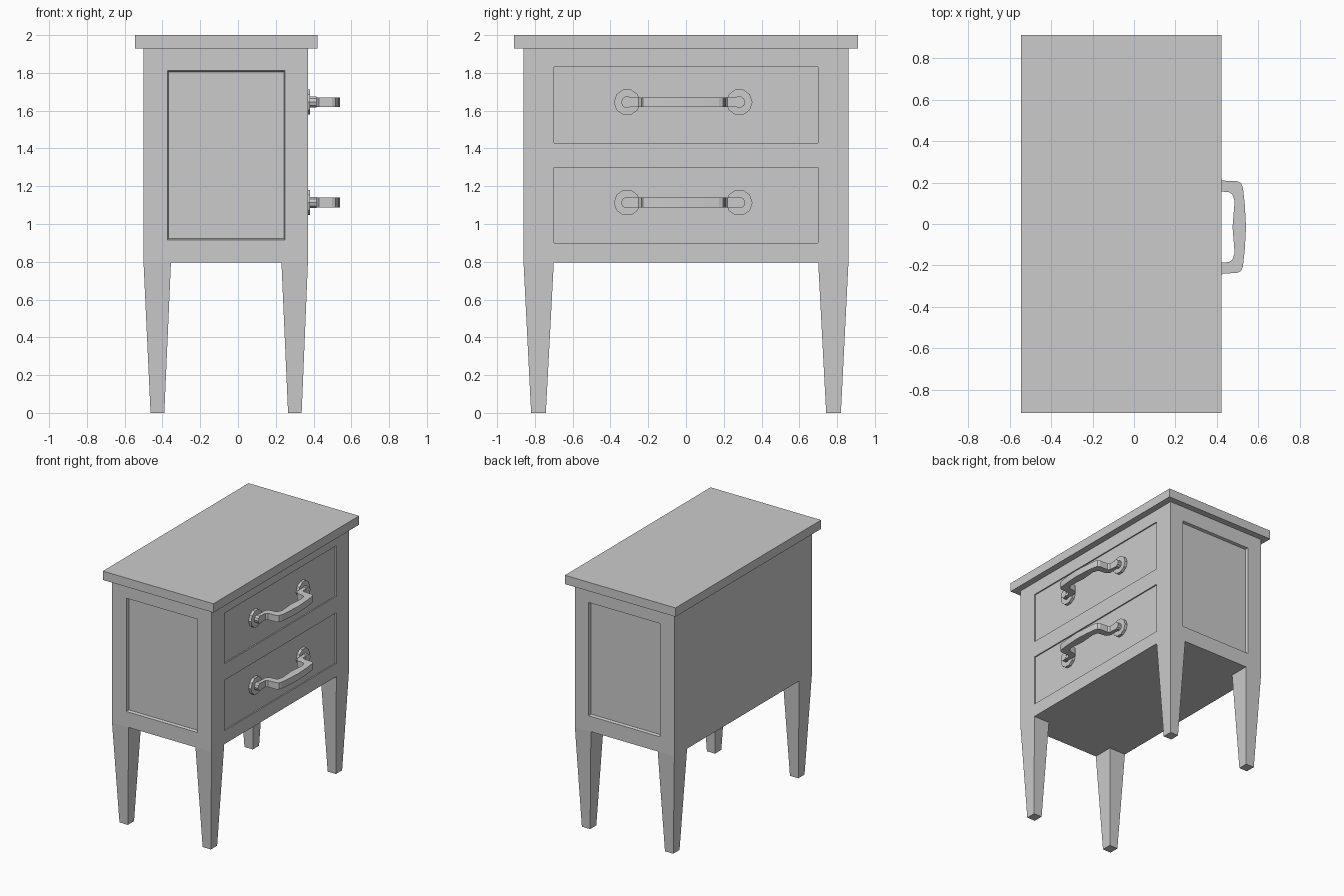
import bpy, bmesh
from math import pi
from mathutils import Matrix

if "Cube" in bpy.data.objects:
    bpy.data.objects.remove(bpy.data.objects["Cube"])


def finish(name, bm):
    bmesh.ops.recalc_face_normals(bm, faces=bm.faces[:])
    me = bpy.data.meshes.new(name)
    bm.to_mesh(me)
    bm.free()
    ob = bpy.data.objects.new(name, me)
    bpy.context.collection.objects.link(ob)
    return ob


def loft(name, a, b):
    """Closed solid between two matching loops of points."""
    bm = bmesh.new()
    va, vb = [bm.verts.new(p) for p in a], [bm.verts.new(p) for p in b]
    n = len(a)
    bm.faces.new(va)
    bm.faces.new(vb)
    for i in range(n):
        j = (i + 1) % n
        bm.faces.new((va[i], va[j], vb[j], vb[i]))
    return finish(name, bm)


def rect(x0, x1, y0, y1, z):
    return [(x0, y0, z), (x1, y0, z), (x1, y1, z), (x0, y1, z)]


def box(name, x0, x1, y0, y1, z0, z1):
    return loft(name, rect(x0, x1, y0, y1, z0), rect(x0, x1, y0, y1, z1))


def side_rect(x0, x1, z0, z1, y):
    return [(x0, y, z0), (x1, y, z0), (x1, y, z1), (x0, y, z1)]


def cut(target, cutter):
    mod = target.modifiers.new("cut", 'BOOLEAN')
    mod.operation, mod.solver, mod.object = 'DIFFERENCE', 'EXACT', cutter
    bpy.context.view_layer.objects.active = target
    bpy.ops.object.modifier_apply(modifier=mod.name)
    bpy.data.objects.remove(cutter)


def disc(name, x0, x1, y, z, r, sides=10):
    bm = bmesh.new()
    m = Matrix.Translation(((x0 + x1) / 2, y, z)) @ Matrix.Rotation(pi / 2, 4, 'Y')
    bmesh.ops.create_cone(bm, cap_ends=True, segments=sides, radius1=r, radius2=r,
                          depth=x1 - x0, matrix=m)
    return finish(name, bm)


# Top board and cabinet body
box("top_board", -0.545, 0.422, -0.91, 0.91, 1.93, 2.0)
body = box("cabinet_body", -0.50, 0.37, -0.86, 0.86, 0.795, 1.93)

# Recessed panels on both ends, with slightly sloped edges
for s in (-1, 1):
    cut(body, loft("panel_cutter",
                   side_rect(-0.373, 0.249, 0.916, 1.812, s * 0.861),
                   side_rect(-0.367, 0.243, 0.922, 1.806, s * 0.838)))

# Drawers, set just behind the frame
drawers = {"lower": (0.90, 1.30, 1.113), "upper": (1.43, 1.83, 1.645)}
for label, (z0, z1, _) in drawers.items():
    cut(body, box("drawer_cutter", 0.34, 0.40, -0.70, 0.70, z0, z1))
    box(label + "_drawer_front", 0.34, 0.36, -0.70, 0.70, z0, z1)

# Tapered legs
for xn, tx, bx in (("back", (-0.50, -0.355), (-0.463, -0.39)),
                   ("front", (0.23, 0.37), (0.265, 0.337))):
    for side, s in (("left", -1), ("right", 1)):
        loft(f"{xn}_{side}_leg",
             rect(*bx, s * 0.742, s * 0.82, 0),
             rect(*tx, s * 0.70, s * 0.86, 0.795))

# Handles: bowed pulls with stepped feet on round plates
HY = -0.015
half = [(0.534, 0.11), (0.525, 0.19), (0.516, 0.212), (0.498, 0.221), (0.43, 0.224),
        (0.415, 0.236), (0.412, 0.30), (0.385, 0.30), (0.385, 0.20), (0.40, 0.178),
        (0.42, 0.172), (0.458, 0.168), (0.474, 0.158), (0.485, 0.125), (0.479, 0.05)]
outline = [(0.54, 0)] + half + [(0.475, 0)] + [(x, -y) for x, y in reversed(half)]
for label, (_, _, z) in drawers.items():
    loft(label + "_handle",
         [(x, HY + y, z - 0.026) for x, y in outline],
         [(x, HY + y, z + 0.026) for x, y in outline])
    for side, s in (("left", -1), ("right", 1)):
        y = HY + s * 0.297
        disc(f"{label}_{side}_handle_plate", 0.355, 0.382, y, z, 0.07)
        disc(f"{label}_{side}_handle_stud", 0.375, 0.415, y, z, 0.031)
